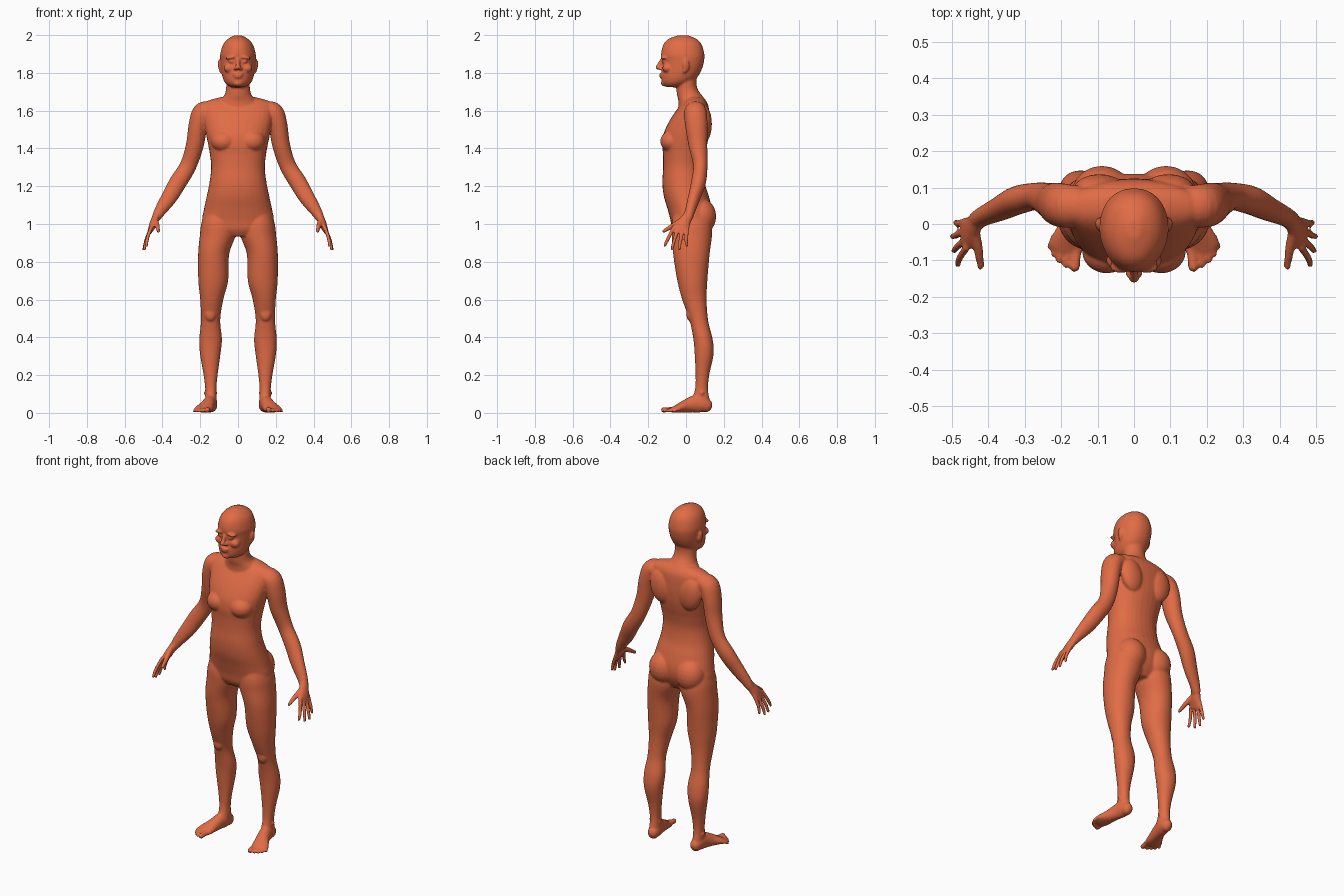
import bpy, bmesh, math
from mathutils import Vector, Matrix

SIDES = 32
parts = []
skin = bpy.data.materials.new("terracotta")
skin.diffuse_color = (0.75, 0.15, 0.06, 1)


def add(name, bm):
    me = bpy.data.meshes.new(name)
    bmesh.ops.recalc_face_normals(bm, faces=bm.faces)
    bm.to_mesh(me)
    bm.free()
    ob = bpy.data.objects.new(name, me)
    bpy.context.collection.objects.link(ob)
    parts.append(ob)


def spline(rows, n=5):
    """Catmull-Rom interpolation of rows of numbers."""
    p = [rows[0]] + list(rows) + [rows[-1]]
    out = []
    for a, b, c, d in zip(p, p[1:], p[2:], p[3:]):
        for k in range(n):
            t = k / n
            out.append([0.5 * (2 * q + (r - o) * t + (2 * o - 5 * q + 4 * r - s) * t * t
                               + (3 * q - o - 3 * r + s) * t ** 3)
                        for o, q, r, s in zip(a, b, c, d)])
    return out + [list(rows[-1])]


def skin_rings(name, rings, mirror):
    for s in ((1, -1) if mirror else (1,)):
        bm = bmesh.new()
        vs = [[bm.verts.new((s * v[0], v[1], v[2])) for v in r] for r in rings]
        for a, b in zip(vs, vs[1:]):
            for i in range(SIDES):
                j = (i + 1) % SIDES
                bm.faces.new((a[i], a[j], b[j], b[i]))
        bm.faces.new(vs[0])
        bm.faces.new(vs[-1])
        add(name, bm)


def slices(name, rows, mirror=False, power=2.2, taper=0.0):
    """Loft of level sections: z, centre x, half width, front y, back y."""
    rings = []
    for z, xc, hw, yf, yb in spline(rows):
        ring = []
        for i in range(SIDES):
            a = math.tau * i / SIDES
            c, s = math.cos(a), math.sin(a)
            e = 2 / power
            x = hw * math.copysign(abs(c) ** e, c) * (1 - taper * max(0, -s))
            ring.append((xc + x, (yf + yb) / 2 + (yb - yf) / 2 * math.copysign(abs(s) ** e, s), z))
        rings.append(ring)
    skin_rings(name, rings, mirror)


def limb(name, pts, ref=(0, 1, 0), mirror=True):
    """Round-ended tube: x, y, z, radius along ref, radius across."""
    rows = spline(pts)
    cen = [Vector(r[:3]) for r in rows]
    frames = []
    for i, r in enumerate(rows):
        t = (cen[min(i + 1, len(cen) - 1)] - cen[max(i - 1, 0)]).normalized()
        frames.append((cen[i], t, r[3], r[4]))
    caps = [math.radians(d) for d in (75, 50, 25)]
    c, t, a, b = frames[0]
    start = [(c - t * min(a, b) * math.sin(k), t, a * math.cos(k), b * math.cos(k)) for k in caps]
    c, t, a, b = frames[-1]
    end = [(c + t * min(a, b) * math.sin(k), t, a * math.cos(k), b * math.cos(k)) for k in caps[::-1]]
    rings = []
    for c, t, a, b in start + frames + end:
        u = Vector(ref)
        u = (u - t * u.dot(t)).normalized()
        w = t.cross(u)
        rings.append([c + u * a * math.cos(math.tau * i / SIDES) + w * b * math.sin(math.tau * i / SIDES)
                      for i in range(SIDES)])
    skin_rings(name, rings, mirror)


def blob(name, loc, rad, tilt=0.0, mirror=True):
    for s in ((1, -1) if mirror else (1,)):
        bm = bmesh.new()
        m = (Matrix.Translation((s * loc[0], loc[1], loc[2])) @ Matrix.Rotation(s * tilt, 4, 'Y')
             @ Matrix.Diagonal((*rad, 1)))
        bmesh.ops.create_icosphere(bm, subdivisions=3, radius=1, matrix=m)
        add(name, bm)


# Head and neck
slices("head", [(1.999, 0, .018, -.04, .01), (1.98, 0, .053, -.092, .055), (1.95, 0, .079, -.120, .083),
                (1.90, 0, .094, -.132, .097), (1.865, 0, .094, -.126, .096), (1.82, 0, .090, -.127, .084),
                (1.78, 0, .083, -.130, .062), (1.75, 0, .070, -.127, .03), (1.732, 0, .050, -.115, -.01),
                (1.724, 0, .03, -.095, -.03)], taper=.12)
slices("neck", [(1.82, 0, .060, -.05, .065), (1.75, 0, .062, -.05, .055), (1.71, 0, .064, -.05, .064),
                (1.68, 0, .074, -.047, .085), (1.65, 0, .10, -.04, .105), (1.60, 0, .12, -.04, .11)], power=2)

# Face
limb("nose", [(0, -.125, 1.872, .010, .010), (0, -.139, 1.848, .011, .011), (0, -.150, 1.829, .014, .012)],
     ref=(1, 0, 0), mirror=False)
blob("nostril", (.013, -.136, 1.823), (.011, .013, .009))
blob("brow", (.036, -.117, 1.882), (.032, .019, .009), .15)
blob("eyeball", (.034, -.112, 1.860), (.017, .016, .011))
blob("cheek", (.047, -.100, 1.825), (.030, .025, .024))
blob("upper_lip", (0, -.128, 1.792), (.027, .014, .007), mirror=False)
blob("lower_lip", (0, -.127, 1.779), (.023, .014, .007), mirror=False)
blob("chin", (0, -.112, 1.745), (.027, .021, .017), mirror=False)
blob("ear", (.096, 0, 1.838), (.010, .018, .034), .12)
blob("earlobe", (.091, -.008, 1.812), (.009, .010, .014))

# Torso
slices("torso", [(1.672, 0, .09, .01, .09), (1.650, 0, .165, -.012, .108), (1.62, 0, .188, -.038, .120),
                 (1.55, 0, .182, -.085, .125), (1.48, 0, .170, -.118, .122), (1.42, 0, .158, -.126, .112),
                 (1.37, 0, .149, -.122, .100), (1.30, 0, .142, -.121, .090), (1.22, 0, .151, -.125, .098),
                 (1.15, 0, .165, -.118, .120), (1.08, 0, .180, -.098, .137), (1.02, 0, .190, -.082, .135),
                 (.97, 0, .175, -.072, .115), (.935, 0, .10, -.050, .09)])
blob("breast", (.075, -.075, 1.438), (.068, .061, .058))
blob("shoulder_blade", (.095, .095, 1.53), (.07, .042, .10), .15)
blob("buttock", (.088, .080, 1.04), (.085, .080, .095))

# Arms
limb("arm", [(.150, .050, 1.600, .055, .050), (.188, .050, 1.587, .060, .055), (.212, .055, 1.52, .059, .050),
             (.228, .063, 1.42, .050, .047), (.263, .076, 1.31, .038, .044), (.318, .066, 1.22, .039, .046),
             (.365, .043, 1.14, .033, .042), (.412, .022, 1.07, .027, .031), (.432, .010, 1.035, .026, .024)])
limb("palm", [(.430, .012, 1.045, .025, .021), (.449, -.015, 1.00, .036, .020), (.464, -.035, .965, .044, .013)])

# Fingers: base y, tip x y z
for by, tx, ty, tz in ((-.074, .484, -.113, .886), (-.049, .495, -.074, .868),
                       (-.024, .499, -.035, .866), (-.001, .490, .004, .886)):
    limb("finger", [(.459, by + .01, .985, .010, .010),
                    ((.464 + tx) / 2 + .005, (by + ty) / 2, (.965 + tz) / 2, .0098, .0098), (tx, ty, tz, .008, .008)])
limb("thumb", [(.438, -.022, 1.02, .015, .015), (.427, -.075, .988, .013, .013), (.421, -.118, .961, .009, .009)],
     ref=(1, 0, 0))

# Legs
slices("leg", [(1.06, .10, .078, -.065, .12), (1.0, .103, .092, -.076, .135), (.94, .107, .095, -.075, .138),
               (.84, .129, .082, -.068, .125), (.70, .131, .079, -.046, .113), (.60, .139, .061, -.020, .109),
               (.49, .145, .051, .019, .117), (.39, .145, .060, .039, .141), (.31, .147, .054, .046, .146),
               (.20, .145, .037, .051, .123), (.12, .144, .029, .047, .117), (.05, .143, .032, .02, .13)],
       mirror=True, power=2.1)
blob("kneecap", (.146, .020, .525), (.030, .018, .04))
blob("ankle_bone", (.146, .085, .105), (.037, .017, .018))

# Feet
limb("foot", [(.141, .108, .038, .031, .036), (.144, .085, .046, .034, .044), (.151, .045, .047, .034, .045),
              (.163, 0, .036, .038, .035), (.180, -.045, .023, .047, .022), (.188, -.068, .017, .046, .015)],
     ref=(1, 0, 0))

# Toes: base x y, tip x y, radius
for bx, by, tx, ty, r in ((.156, -.06, .163, -.118, .0145), (.177, -.062, .187, -.112, .0100),
                          (.194, -.058, .206, -.100, .0095), (.209, -.048, .220, -.083, .0090),
                          (.221, -.036, .231, -.062, .0085)):
    limb("toe", [(bx, by, .020, r, r), ((bx + tx) / 2, (by + ty) / 2, .018, r * .9, r * .9),
                 (tx, ty, r + .001, r, r)], ref=(1, 0, 0))

# Fuse every part into one continuous skin
for ob in parts:
    ob.select_set(True)
bpy.context.view_layer.objects.active = parts[0]
bpy.ops.object.join()
body = bpy.context.object
body.name = body.data.name = "human_body"
body.data.materials.append(skin)
fuse = body.modifiers.new("fuse", 'REMESH')
fuse.mode = 'VOXEL'
fuse.voxel_size = 0.0055
fuse.use_smooth_shade = True
soften = body.modifiers.new("soften", 'SMOOTH')
soften.factor = 0.5
soften.iterations = 5
